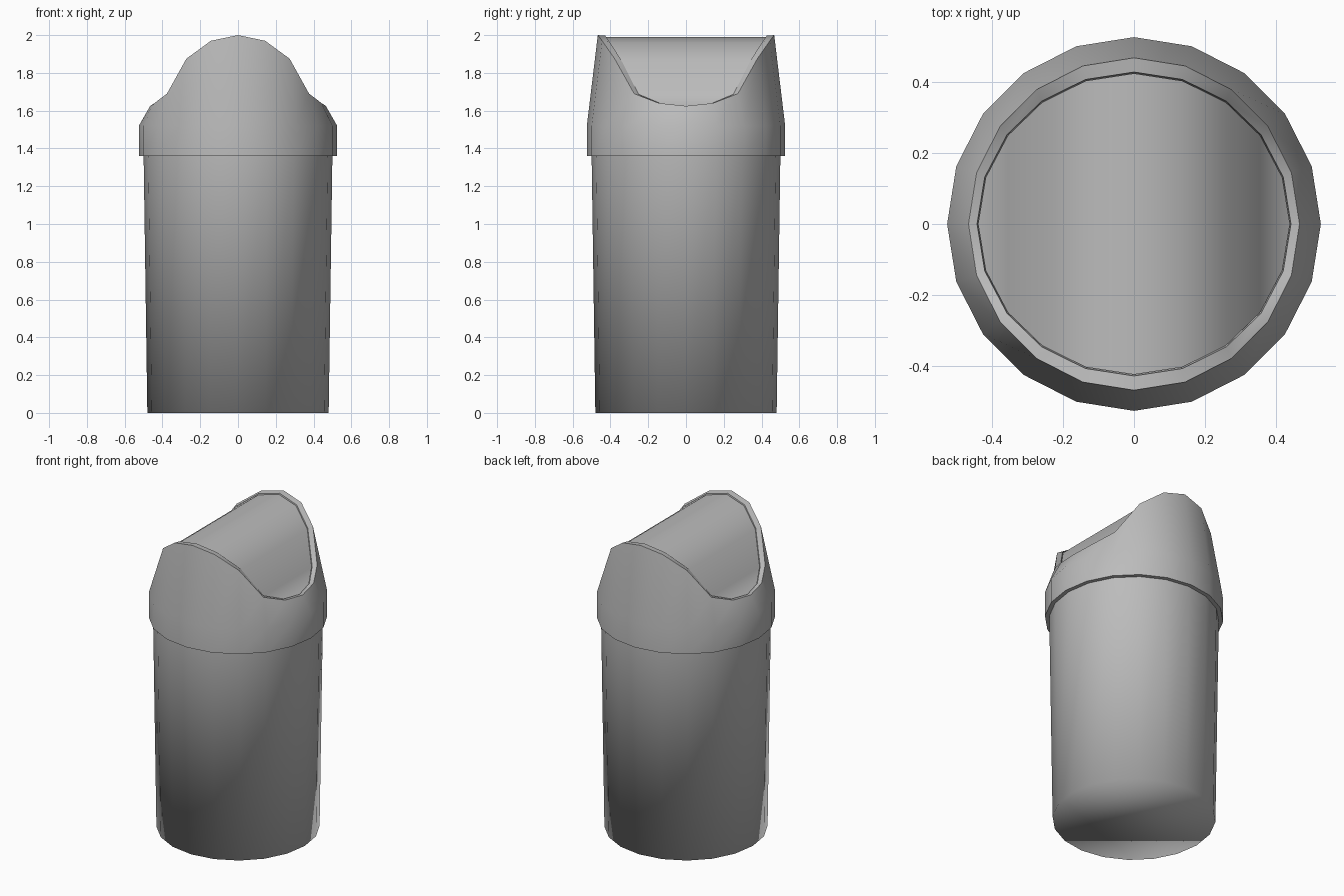
import bpy, bmesh
from math import sin, cos, pi, radians

if "Cube" in bpy.data.objects:
    bpy.data.objects.remove(bpy.data.objects["Cube"], do_unlink=True)

SIDES = 20
# Height of the saddle-shaped rim, from the side (x axis) to the peak (y axis)
RIM_Z = [1.625, 1.64, 1.69, 1.875, 1.97, 2.0]

grey = bpy.data.materials.new("bin grey")
grey.use_nodes = True
grey.diffuse_color = (0.5, 0.5, 0.5, 1)
grey.node_tree.nodes["Principled BSDF"].inputs["Base Color"].default_value = (0.5, 0.5, 0.5, 1)


def ring(bm, rx, ry, z=None, drop=0.0):
    """Ring of vertices, flat at height z or following the saddle rim."""
    verts = []
    for i in range(SIDES):
        k = i % 10
        height = z if z is not None else RIM_Z[min(k, 10 - k)] - drop
        a = 2 * pi * i / SIDES
        verts.append(bm.verts.new((rx * cos(a), ry * sin(a), height)))
    return verts


def bridge(bm, low, high):
    for i in range(SIDES):
        j = (i + 1) % SIDES
        bm.faces.new((low[i], low[j], high[j], high[i]))


def finish(bm, name, angle):
    mesh = bpy.data.meshes.new(name)
    bm.to_mesh(mesh)
    bm.free()
    mesh.materials.append(grey)
    obj = bpy.data.objects.new(name, mesh)
    bpy.context.collection.objects.link(obj)
    bpy.ops.object.select_all(action='DESELECT')
    obj.select_set(True)
    bpy.context.view_layer.objects.active = obj
    bpy.ops.object.shade_smooth_by_angle(angle=radians(angle))
    return obj


# Tapered body with a closed base
bm = bmesh.new()
base = ring(bm, 0.48, 0.48, 0)
top = ring(bm, 0.50, 0.50, 1.38)
bridge(bm, base, top)
bm.faces.new(base[::-1])
finish(bm, "bin_body", 120)

# Lid: underside, collar, flared hood, rolled rim and inner lip
bm = bmesh.new()
rings = [ring(bm, 0.49, 0.49, 1.36),
         ring(bm, 0.525, 0.525, 1.36),
         ring(bm, 0.525, 0.525, 1.52),
         ring(bm, 0.465, 0.467),
         ring(bm, 0.441, 0.427, drop=0.003),
         ring(bm, 0.437, 0.422, drop=0.04)]
for low, high in zip(rings, rings[1:]):
    bridge(bm, low, high)
finish(bm, "lid_hood", 65)

# Swing flap: curved strips running from front to back
bm = bmesh.new()
edge = ring(bm, 0.438, 0.423, drop=0.01)
for i in range(10):
    face = [edge[i], edge[i + 1], edge[-i - 1], edge[-i]]
    bm.faces.new(list(dict.fromkeys(face)))
bmesh.ops.recalc_face_normals(bm, faces=bm.faces)
if sum(f.normal.z for f in bm.faces) < 0:
    bmesh.ops.reverse_faces(bm, faces=bm.faces)
finish(bm, "swing_flap", 60)
